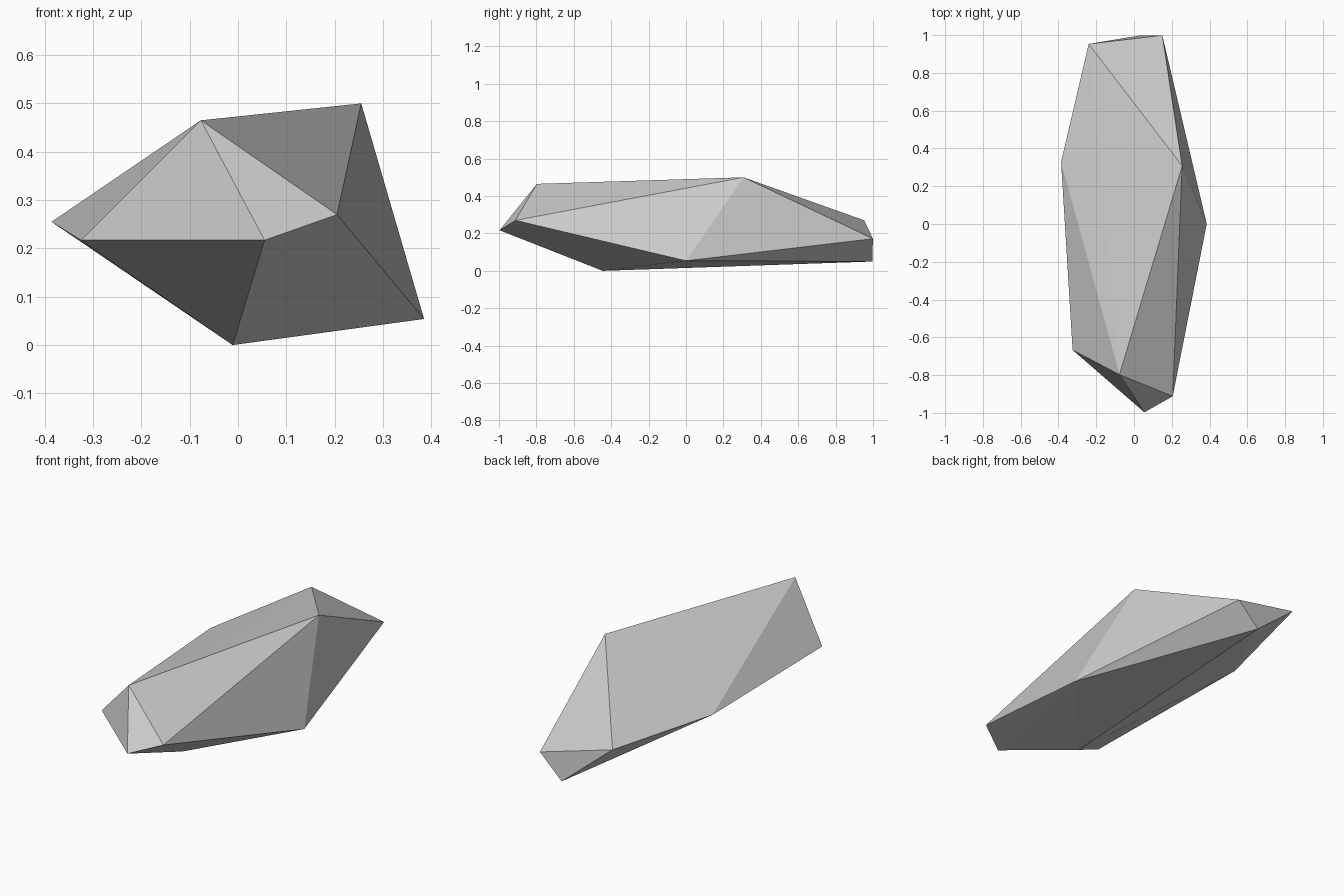
import bpy
import bmesh

cube = bpy.data.objects.get("Cube")
if cube:
    bpy.data.objects.remove(cube, do_unlink=True)

# Plain grey stone
stone = bpy.data.materials.new("stone_grey")
stone.use_nodes = True
grey = (0.6, 0.6, 0.6, 1)
stone.diffuse_color = grey
stone.node_tree.nodes["Principled BSDF"].inputs["Base Color"].default_value = grey

# Corner points of the faceted rock, grouped by region
front_tip = [(0.055, -0.997, 0.217), (0.205, -0.912, 0.27),
             (-0.077, -0.797, 0.465), (-0.325, -0.667, 0.217)]
middle = [(-0.386, 0.328, 0.255), (0.255, 0.308, 0.5),
          (0.385, 0.0, 0.054), (-0.011, -0.445, 0.0)]
back_tip = [(-0.24, 0.953, 0.27), (0.15, 0.999, 0.172), (0.025, 0.997, 0.05)]

# Wrap the corners in a flat-sided hull
bm = bmesh.new()
for corner in front_tip + middle + back_tip:
    bm.verts.new(corner)
bmesh.ops.convex_hull(bm, input=bm.verts)
bmesh.ops.recalc_face_normals(bm, faces=bm.faces)

mesh = bpy.data.meshes.new("rock")
bm.to_mesh(mesh)
bm.free()
mesh.materials.append(stone)
rock = bpy.data.objects.new("rock", mesh)
bpy.context.collection.objects.link(rock)
